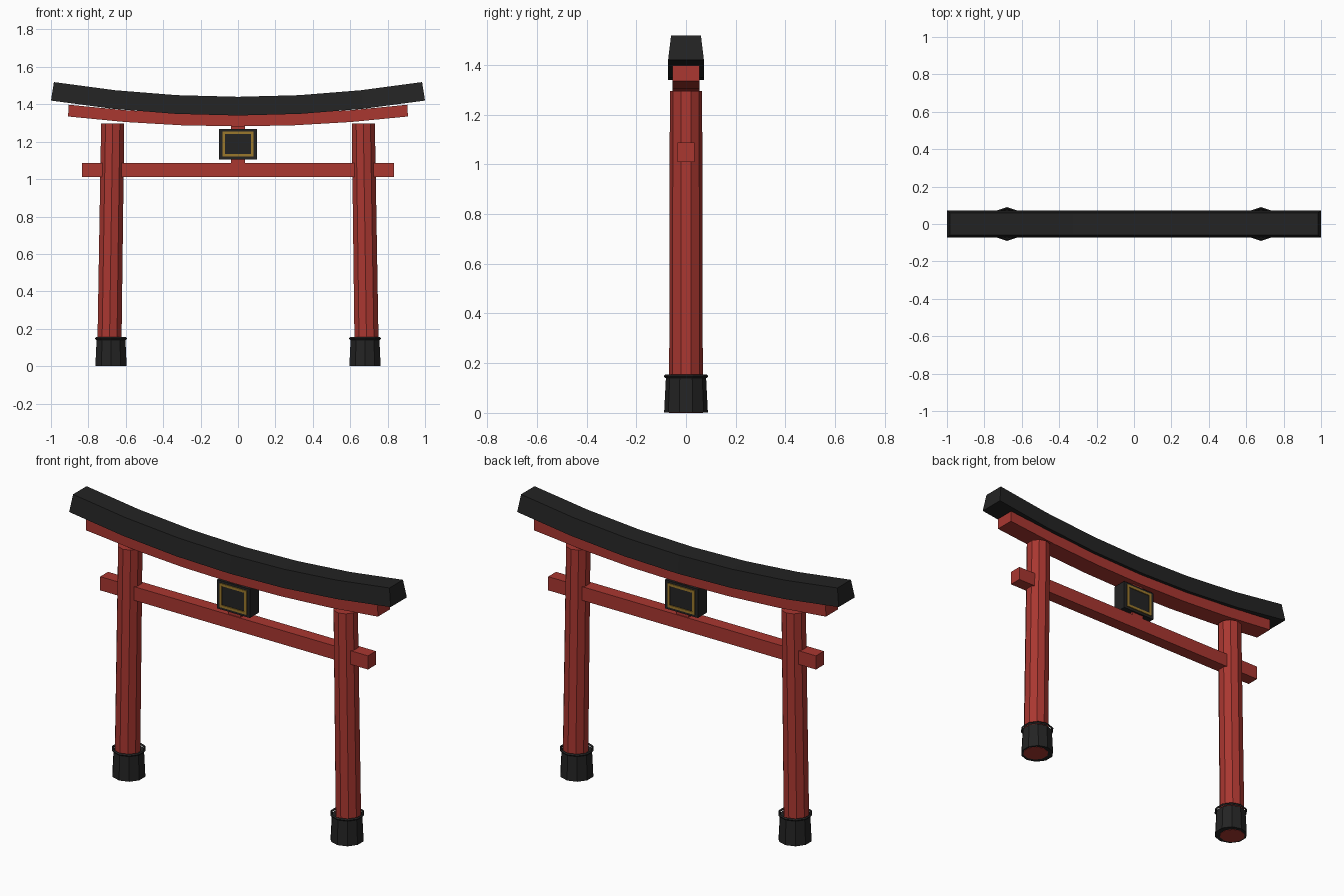
import bpy, bmesh, math
from mathutils import Vector

if "Cube" in bpy.data.objects:
    bpy.data.objects.remove(bpy.data.objects["Cube"])


def material(name, rgb):
    m = bpy.data.materials.new(name)
    m.diffuse_color = (*rgb, 1)
    m.use_nodes = True
    m.node_tree.nodes["Principled BSDF"].inputs["Base Color"].default_value = m.diffuse_color
    return m


RED = material("vermilion red", (0.40, 0.038, 0.030))
BLACK = material("charcoal black", (0.017, 0.017, 0.017))
GOLD = material("old gold", (0.33, 0.19, 0.025))


def finish(name, bm, mat):
    bmesh.ops.recalc_face_normals(bm, faces=bm.faces)
    me = bpy.data.meshes.new(name)
    bm.to_mesh(me)
    bm.free()
    me.materials.append(mat)
    ob = bpy.data.objects.new(name, me)
    bpy.context.collection.objects.link(ob)
    return ob


def box(name, lo, hi, mat):
    bm = bmesh.new()
    bmesh.ops.create_cube(bm, size=1)
    for v in bm.verts:
        v.co = [(a + b) / 2 + c * (b - a) for a, b, c in zip(lo, hi, v.co)]
    return finish(name, bm, mat)


def loft(name, rings, mat, caps=True, closed=False):
    """Skin a list of equal-length point rings."""
    bm = bmesh.new()
    vs = [[bm.verts.new(p) for p in r] for r in rings]
    n = len(rings[0])
    pairs = list(zip(vs, vs[1:])) + ([(vs[-1], vs[0])] if closed else [])
    for a, b in pairs:
        for i in range(n):
            j = (i + 1) % n
            bm.faces.new((a[i], a[j], b[j], b[i]))
    if caps and not closed:
        bm.faces.new(vs[0])
        bm.faces.new(vs[-1])
    return finish(name, bm, mat)


def ring(x, z, r, n=10):
    """Ten-sided ring with corners pointing front and back."""
    return [(x + r * math.sin(math.tau * i / n), r * math.cos(math.tau * i / n), z)
            for i in range(n)]


def curved_beam(name, half, z0, bend, thick, wb, wt, lean, mat, segs=6):
    """Upswept beam; lean=1 keeps the ends square to the curve."""
    rings = []
    for i in range(segs + 1):
        x = half * (2 * i / segs - 1)
        z = z0 + bend * x * x
        up = Vector((-2 * bend * x * lean, 0, 1)).normalized() * thick
        rings.append([(x, -wb, z), (x, wb, z),
                      (x + up.x, wt, z + up.z), (x + up.x, -wt, z + up.z)])
    return loft(name, rings, mat)


# Upper beams
curved_beam("top_lintel", 1.0, 1.34, 0.08, 0.10, 0.072, 0.06, 1, BLACK)
curved_beam("under_lintel", 0.908, 1.282, 0.064, 0.063, 0.054, 0.054, 0.2, RED)

# Straight tie beam and centre strut
box("tie_beam", (-0.833, -0.035, 1.01), (0.833, 0.035, 1.087), RED)
box("centre_strut", (-0.037, -0.03, 1.08), (0.037, 0.03, 1.30), RED)

# Leaning pillars with black shoes and collars
for side, s in (("left", -1), ("right", 1)):
    loft(side + "_pillar",
         [ring(s * 0.689, 0.0, 0.068), ring(s * 0.67, 1.296, 0.065)], RED)
    loft(side + "_shoe",
         [ring(s * 0.679, 0.002, 0.088), ring(s * 0.679, 0.14, 0.081)], BLACK)
    loft(side + "_collar",
         [ring(s * 0.679, 0.148 + 0.007 * dz, 0.084 + 0.006 * dr)
          for dr, dz in ((1, 0), (0, 1), (-1, 0), (0, -1))], BLACK, closed=True)

# Name plaque with a gold border on both faces
box("plaque", (-0.102, -0.04, 1.106), (0.102, 0.04, 1.268), BLACK)
for side, s in (("front", -1), ("back", 1)):
    y0, y1 = sorted((s * 0.038, s * 0.045))
    ox, ix, ob, ot, t = 0.084, 0.070, 1.120, 1.255, 0.014
    box(side + "_border_bottom", (-ox, y0, ob), (ox, y1, ob + t), GOLD)
    box(side + "_border_top", (-ox, y0, ot - t), (ox, y1, ot), GOLD)
    for e, k in (("left", -1), ("right", 1)):
        x0, x1 = sorted((k * ix, k * ox))
        box(f"{side}_border_{e}", (x0, y0, ob + t), (x1, y1, ot - t), GOLD)
